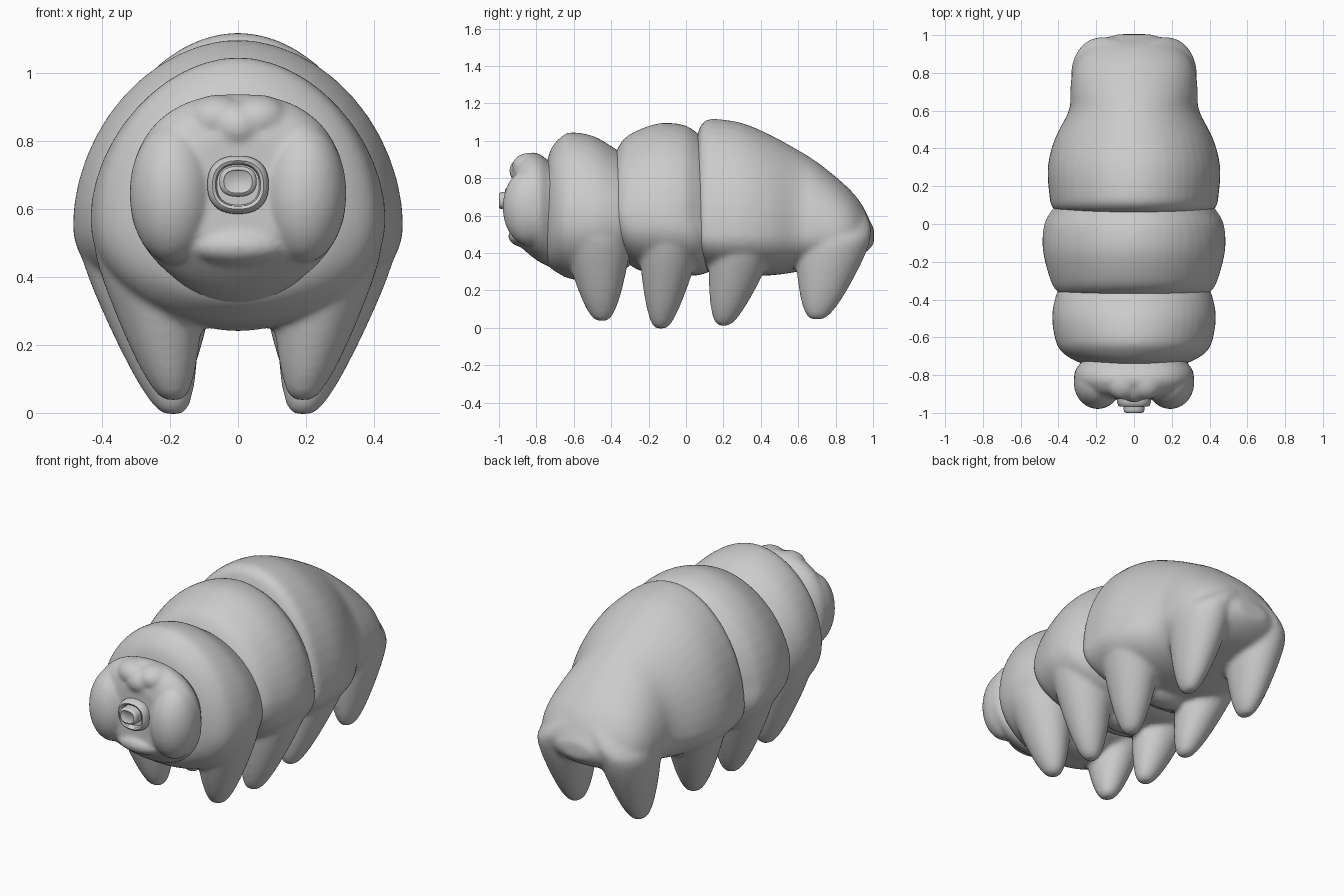
import bpy, bmesh, math
from mathutils import Matrix, Vector

if "Cube" in bpy.data.objects:
    bpy.data.objects.remove(bpy.data.objects["Cube"])

N = 48


def spow(v, e):
    return math.copysign(abs(v) ** e, v)


def spline(pts, steps=4):
    """Catmull-Rom through tuples, for smooth profiles."""
    v = [Vector(p) for p in pts]
    v = [v[0]] + v + [v[-1]]
    out = []
    for a, b, c, d in zip(v, v[1:], v[2:], v[3:]):
        for k in range(steps):
            t = k / steps
            out.append(0.5 * (2 * b + (c - a) * t + (2 * a - 5 * b + 4 * c - d) * t ** 2
                              + (3 * b - a - 3 * c + d) * t ** 3))
    return out + [v[-1]]


def skin(bm, loops):
    """Bridge closed point loops into a capped tube."""
    rows = [[bm.verts.new(p) for p in loop] for loop in loops]
    for a, b in zip(rows, rows[1:]):
        for i in range(N):
            j = (i + 1) % N
            bm.faces.new((a[i], a[j], b[j], b[i]))
    bm.faces.new(rows[0])
    bm.faces.new(rows[-1][::-1])


def loft(bm, rings, zm, p=1.9, low=2.1, lean=0.0):
    """Rings are (y, top, bottom, half width), widest at height zm."""
    loops = []
    for y, top, bot, w in rings:
        loop = []
        for i in range(N):
            a = 2 * math.pi * i / N
            c, s = math.cos(a), math.sin(a)
            e = 2 / (p if s > 0 else low)
            z = zm + spow(s, e) * (top - zm if s > 0 else zm - bot)
            loop.append((w * spow(c, e), y + lean * max(0, 0.6 - z), z))
        loops.append(loop)
    skin(bm, loops)


def ball(bm, centre, radii):
    bmesh.ops.create_uvsphere(bm, u_segments=32, v_segments=20, radius=1,
                              matrix=Matrix.Translation(centre) @ Matrix.Diagonal((*radii, 1)))


def leg_pair(bm, tip, root, rx, ry):
    """Stubby tapered legs on both sides, foot tip to hip, with a web between."""
    prof = spline([(0, .16), (.05, .32), (.2, .53), (.45, .76), (.75, .96), (1, .98),
                   (1.2, .72), (1.3, .4)], 3)
    for side in (1, -1):
        loops = []
        for t, f in prof:
            c = Vector(tip).lerp(Vector(root), t)
            x = c.x - max(0, t - .9) * .35
            loops.append([(side * (x + rx * f * math.cos(2 * math.pi * i / N)),
                           c.y + ry * f * math.sin(2 * math.pi * i / N), c.z)
                          for i in range(N)])
        skin(bm, loops)


def finish(bm, name, voxel=None, rounds=8):
    bmesh.ops.recalc_face_normals(bm, faces=bm.faces)
    me = bpy.data.meshes.new(name)
    bm.to_mesh(me)
    bm.free()
    ob = bpy.data.objects.new(name, me)
    bpy.context.collection.objects.link(ob)
    if voxel:  # fuse the overlapping volumes into one soft skin
        r = ob.modifiers.new("fuse", 'REMESH')
        r.mode = 'VOXEL'
        r.voxel_size = voxel
        r.use_smooth_shade = True
        s = ob.modifiers.new("soften", 'SMOOTH')
        s.factor = 0.5
        s.iterations = rounds
    else:
        bpy.ops.object.select_all(action='DESELECT')
        ob.select_set(True)
        bpy.context.view_layer.objects.active = ob
        bpy.ops.object.shade_smooth_by_angle(angle=math.radians(50))


# front body segment with first legs
bm = bmesh.new()
loft(bm, spline([(-.75, .85, .35, .24), (-.725, .95, .32, .31), (-.68, 1.01, .29, .38),
                 (-.62, 1.045, .262, .415), (-.5, 1.027, .25, .434), (-.4, .972, .28, .42),
                 (-.33, .92, .31, .39), (-.28, .85, .35, .33)]), .57)
leg_pair(bm, (.19, -.45, .038), (.275, -.48, .55), .16, .18)
ball(bm, (0, -.46, .33), (.19, .13, .09))
finish(bm, "front_segment", .013, 11)

# middle body segment with second legs
bm = bmesh.new()
loft(bm, spline([(-.39, .89, .36, .36), (-.36, .97, .33, .41), (-.3, 1.035, .30, .445),
                 (-.15, 1.093, .28, .483), (-.02, 1.087, .28, .477), (.05, 1.05, .30, .44),
                 (.1, 1.0, .32, .40), (.14, .92, .36, .35)]), .55, lean=.25)
leg_pair(bm, (.19, -.135, -.004), (.312, -.075, .55), .17, .165)
ball(bm, (0, -.1, .33), (.19, .1, .09))
finish(bm, "middle_segment", .013, 11)

# rear body segment with third and fourth legs
bm = bmesh.new()
loft(bm, spline([(.04, .95, .37, .36), (.07, 1.06, .34, .41), (.09, 1.095, .32, .435),
                 (.14, 1.118, .29, .447), (.3, 1.095, .28, .457), (.45, 1.032, .28, .42),
                 (.6, .95, .30, .345), (.7, .887, .32, .338), (.8, .808, .34, .328),
                 (.88, .735, .36, .295), (.94, .66, .39, .23), (.98, .58, .42, .16),
                 (1.005, .53, .45, .09)]), .5, p=1.95)
leg_pair(bm, (.19, .2, .012), (.29, .33, .55), .16, .18)
leg_pair(bm, (.2, .7, .045), (.195, .80, .52), .14, .195)
ball(bm, (0, .24, .33), (.19, .1, .09))
finish(bm, "rear_segment", .013, 11)

# head with cheeks, brow and chin
bm = bmesh.new()
loft(bm, spline([(-.66, .85, .29, .24), (-.73, .89, .325, .28), (-.78, .927, .35, .313),
                 (-.83, .937, .385, .315), (-.88, .91, .43, .285), (-.91, .87, .465, .23),
                 (-.925, .82, .5, .15)]), .63, p=2.3)
for side in (1, -1):
    ball(bm, (side * .192, -.84, .645), (.127, .14, .205))
    ball(bm, (side * .06, -.84, .865), (.09, .09, .07))
ball(bm, (0, -.845, .84), (.09, .1, .08))
ball(bm, (0, -.86, .49), (.15, .09, .06))
finish(bm, "head", .01, 8)

# snout collar with a recessed rim
bm = bmesh.new()
prof = [(-.86, .09), (-.94, .09), (-.96, .084), (-.967, .075), (-.962, .066), (-.94, .062)]
loft(bm, [(y, .67 + r * .95, .67 - r * .95, r) for y, r in prof], .67, p=2.4, low=2.4)
finish(bm, "snout_collar")

# mouth tube
bm = bmesh.new()
prof = [(-.90, .055), (-.985, .055), (-.996, .051), (-1.0, .042), (-.996, .038)]
loft(bm, [(y, .68 + r * .82, .68 - r * .82, r) for y, r in prof], .68, p=2.4, low=2.4)
finish(bm, "mouth_tube")
